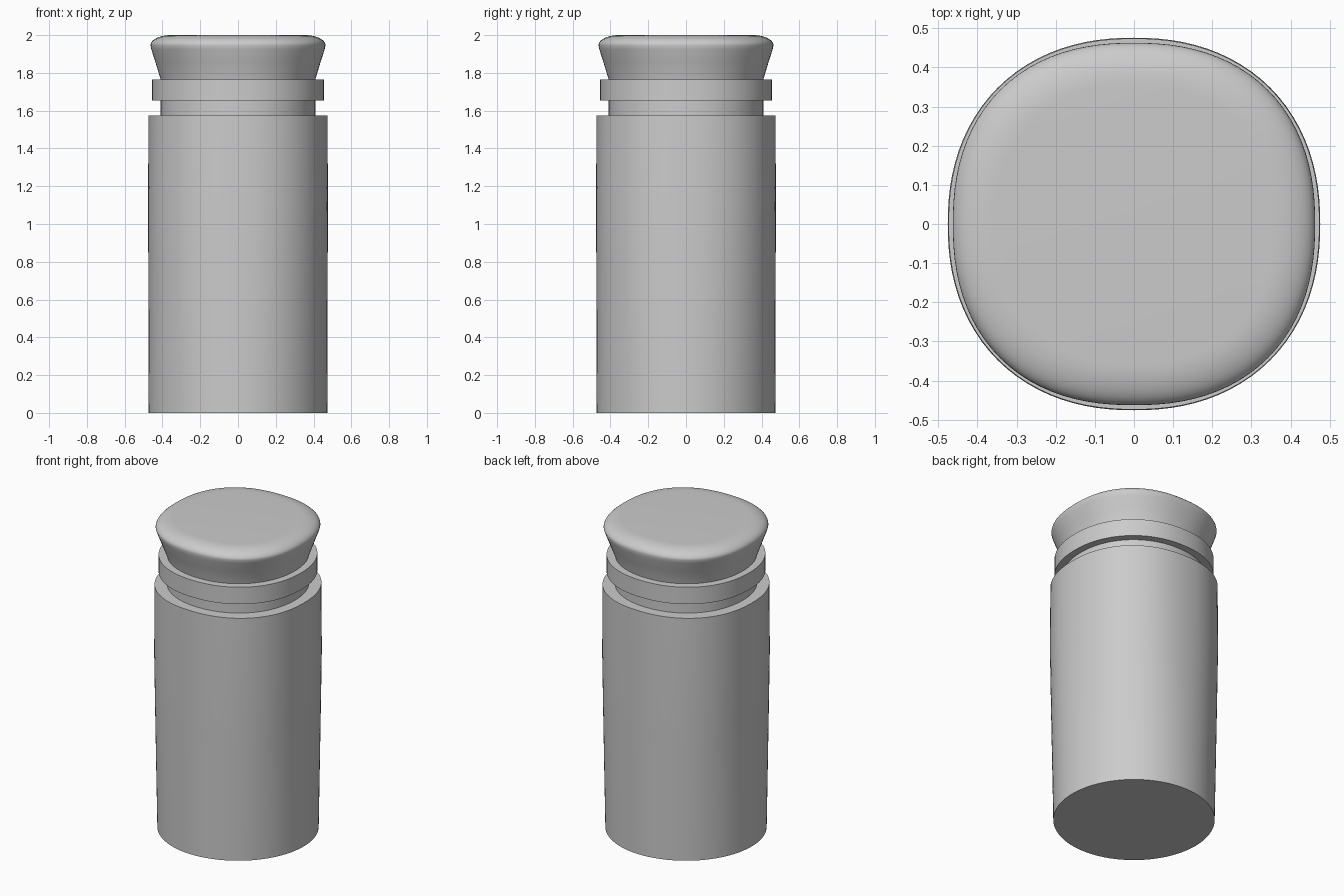
import bpy, bmesh
from math import sin, cos, pi, radians

if "Cube" in bpy.data.objects:
    bpy.data.objects.remove(bpy.data.objects["Cube"])

SIDES = 96


def ring(bm, r, z, n):
    """One superellipse ring: n = 2 is a circle, larger n is squarer."""
    verts = []
    for i in range(SIDES):
        c, s = cos(2 * pi * i / SIDES), sin(2 * pi * i / SIDES)
        k = r / (abs(c) ** n + abs(s) ** n) ** (1 / n)
        verts.append(bm.verts.new((k * c, k * s, z)))
    return verts


def loft(name, profile):
    """Closed solid through (radius, height, squareness) rings."""
    bm = bmesh.new()
    rings = [ring(bm, *p) for p in profile]
    for a, b in zip(rings, rings[1:]):
        for i in range(SIDES):
            j = (i + 1) % SIDES
            bm.faces.new((a[i], a[j], b[j], b[i]))
    bm.faces.new(rings[0][::-1])
    bm.faces.new(rings[-1])
    me = bpy.data.meshes.new(name)
    bm.to_mesh(me)
    bm.free()
    ob = bpy.data.objects.new(name, me)
    bpy.context.collection.objects.link(ob)
    bpy.context.view_layer.objects.active = ob
    ob.select_set(True)
    bpy.ops.object.shade_smooth_by_angle(angle=radians(30))
    ob.select_set(False)
    return ob


# Jar body: round foot easing to a slightly squared shoulder
loft("body", [(0.473, 0, 2.0), (0.474, 0.4, 2.08), (0.475, 0.8, 2.16),
              (0.476, 1.13, 2.22), (0.474, 1.575, 2.22)])

# Neck and collar
loft("neck", [(0.41, 1.56, 2.1), (0.41, 1.67, 2.1)])
loft("collar", [(0.455, 1.655, 2.15), (0.455, 1.765, 2.15)])

# Flared stopper with a rolled top edge
flare = [(0.408, 1.75, 2.1), (0.411, 1.77, 2.1), (0.438, 1.86, 2.2), (0.459, 1.925, 2.25)]
roll = [(0.355 + 0.108 * cos(t * pi / 20), 1.947 + 0.053 * sin(t * pi / 20), 2.3)
        for t in range(0, 11)]
loft("stopper", flare + roll)
